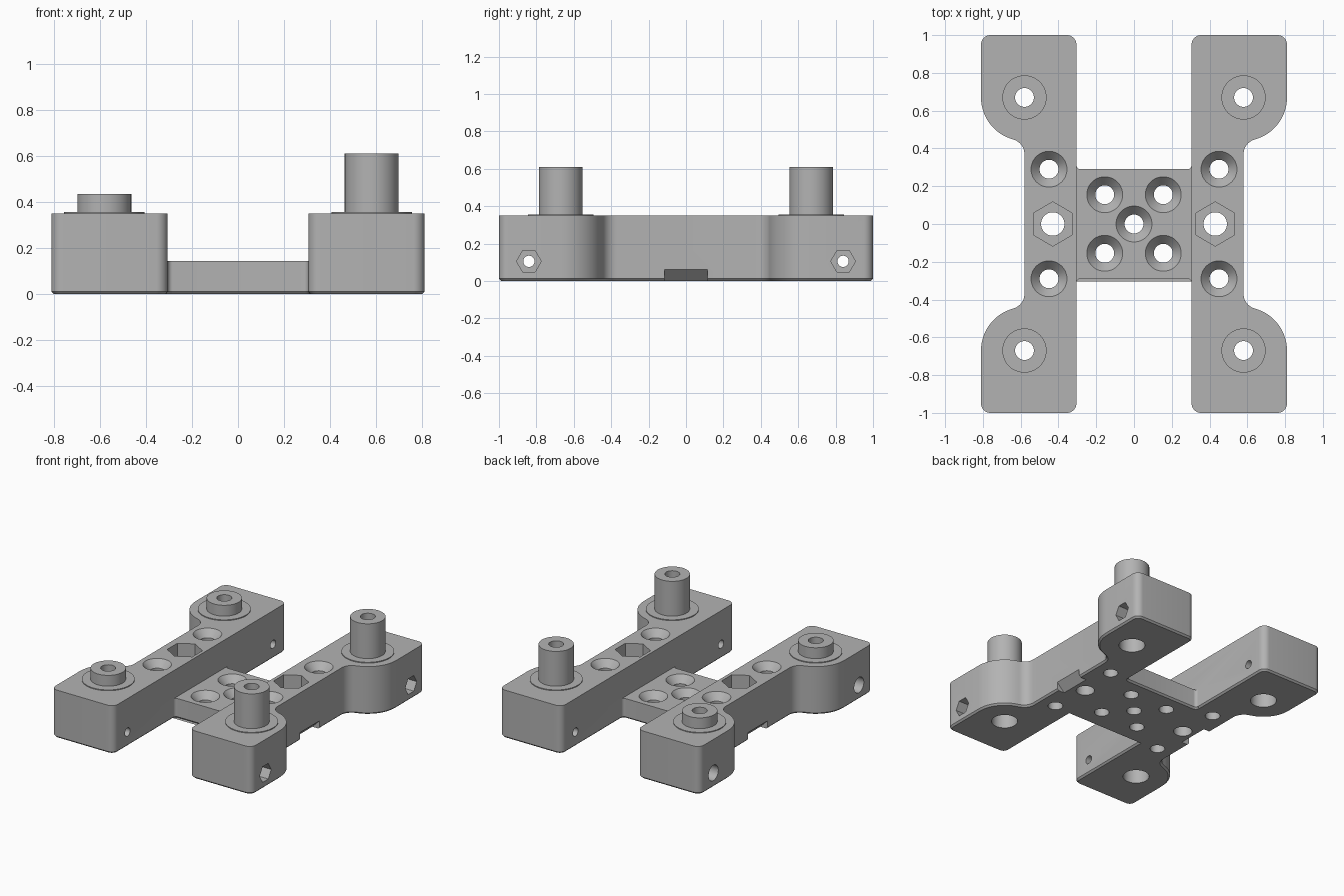
import bpy, bmesh, math
from mathutils import Matrix, Vector

if "Cube" in bpy.data.objects:
    bpy.data.objects.remove(bpy.data.objects["Cube"])

SEG = 48
CH = 0.012  # bottom edge chamfer

grey = bpy.data.materials.new("plain_grey")
grey.diffuse_color = (0.45, 0.45, 0.45, 1)
grey.use_nodes = True
grey.node_tree.nodes["Principled BSDF"].inputs["Base Color"].default_value = grey.diffuse_color


def finish(bm, name):
    bmesh.ops.recalc_face_normals(bm, faces=bm.faces[:])
    me = bpy.data.meshes.new(name)
    bm.to_mesh(me)
    bm.free()
    ob = bpy.data.objects.new(name, me)
    bpy.context.collection.objects.link(ob)
    return ob


def prism(name, pts, vec, chamfer=0):
    """Extrude a polygon; optionally chamfer the edge of its starting face."""
    bm = bmesh.new()
    base = bm.faces.new([bm.verts.new(p) for p in pts])
    top = bmesh.ops.extrude_face_region(bm, geom=[base], use_keep_orig=True)
    verts = [g for g in top["geom"] if isinstance(g, bmesh.types.BMVert)]
    bmesh.ops.translate(bm, verts=verts, vec=vec)
    bmesh.ops.recalc_face_normals(bm, faces=bm.faces[:])
    if chamfer:
        bmesh.ops.inset_region(bm, faces=[base], thickness=chamfer)
        bmesh.ops.translate(bm, verts=base.verts[:], vec=(0, 0, -chamfer))
    return finish(bm, name)


def lathe(name, profile, at, axis="Z"):
    """Closed turned solid from (radius, height) pairs."""
    bm = bmesh.new()
    rings = [[bm.verts.new((r * math.cos(2 * math.pi * i / SEG),
                            r * math.sin(2 * math.pi * i / SEG), h))
              for i in range(SEG)] for r, h in profile]
    bm.faces.new(rings[0])
    bm.faces.new(rings[-1])
    for a, b in zip(rings, rings[1:]):
        for i in range(SEG):
            j = (i + 1) % SEG
            bm.faces.new((a[i], a[j], b[j], b[i]))
    if axis == "X":
        bm.transform(Matrix.Rotation(math.pi / 2, 4, "Y"))
    bm.transform(Matrix.Translation(at))
    return finish(bm, name)


def boolean(target, tool, op):
    mod = target.modifiers.new("bool", "BOOLEAN")
    mod.operation, mod.solver, mod.object = op, "EXACT", tool
    bpy.context.view_layer.objects.active = target
    bpy.ops.object.modifier_apply(modifier=mod.name)
    bpy.data.objects.remove(tool)


def arc(cx, cy, r, a0, a1, n):
    return [(cx + r * math.cos(math.radians(a0 + (a1 - a0) * i / n)),
             cy + r * math.sin(math.radians(a0 + (a1 - a0) * i / n)))
            for i in range(n + 1)]


# Rail outline: waist, blend, rounded foot, rounded end corners
half = (arc(0.66, 0.37, 0.08, 180, 104.95, 10) +
        arc(0.58, 0.67, 0.23, -75.05, 0, 14)[1:] +
        arc(0.76, 0.95, 0.05, 0, 90, 8) +
        arc(0.355, 0.95, 0.05, 90, 180, 8))
rail = half + [(x, -y) for x, y in reversed(half)]

body = prism("bracket_body", [(x, y, CH) for x, y in rail], (0, 0, 0.35 - CH), CH)
left = prism("left_rail", [(-x, y, CH) for x, y in rail], (0, 0, 0.35 - CH), CH)
boolean(body, left, "UNION")

# Low bridge with filleted inner corners
q = [(0.34, 0.312)] + arc(0.283, 0.312, 0.022, 0, -90, 6)
q = q + [(-x, y) for x, y in reversed(q)]
q = q + [(-x, -y) for x, y in q]
boolean(body, prism("bridge", [(x, y, CH) for x, y in q], (0, 0, 0.145 - CH), CH), "UNION")

# Pads and posts: short on the left, tall on the right
for sx, top in ((-1, 0.435), (1, 0.61)):
    for sy in (-1, 1):
        boolean(body, lathe("post", [(0.175, 0.30), (0.175, 0.356), (0.117, 0.356),
                                     (0.117, top)], (sx * 0.58, sy * 0.67, 0)), "UNION")

# Post bores with bolt head recess below
for sx in (-1, 1):
    for sy in (-1, 1):
        boolean(body, lathe("bore", [(0.088, -0.1), (0.088, 0.12), (0.05, 0.12),
                                     (0.05, 0.8)], (sx * 0.58, sy * 0.67, 0)), "DIFFERENCE")


# Countersunk screw holes
def countersink(x, y, z):
    boolean(body, lathe("countersink", [(0.05, -0.1), (0.05, z - 0.05), (0.095, z),
                                        (0.095, z + 0.1)], (x, y, 0)), "DIFFERENCE")


countersink(0, 0, 0.145)
for sx in (-1, 1):
    for sy in (-1, 1):
        countersink(sx * 0.155, sy * 0.155, 0.145)
        countersink(sx * 0.45, sy * 0.29, 0.35)

for s in (-1, 1):
    # Hexagonal nut pocket and its through hole
    hexa = [(s * 0.43 + x, y, 0.15) for x, y in arc(0, 0, 0.117, 30, 330, 5)]
    boolean(body, prism("nut_pocket", hexa, (0, 0, 0.4)), "DIFFERENCE")
    boolean(body, lathe("nut_hole", [(0.062, -0.1), (0.062, 0.3)], (s * 0.43, 0, 0)), "DIFFERENCE")
    # Sloped notch under the waist
    tri = [(s * 0.50, -0.115, -0.02), (s * 0.62, -0.115, 0.10), (s * 0.62, -0.115, -0.02)]
    boolean(body, prism("notch", tri, (0, 0.23, 0)), "DIFFERENCE")
    # Cross bolts: round head recess on the left, hex recess on the right
    y = s * 0.84
    boolean(body, lathe("cross_hole", [(0.03, -1), (0.03, 1)], (0, y, 0.105), "X"), "DIFFERENCE")
    boolean(body, lathe("head_recess", [(0.056, -1), (0.056, -0.70)], (0, y, 0.105), "X"), "DIFFERENCE")
    hexa = [(0.70, y + a, 0.105 + b) for a, b in arc(0, 0, 0.066, 0, 300, 5)]
    boolean(body, prism("hex_recess", hexa, (0.3, 0, 0)), "DIFFERENCE")

body.data.materials.clear()
body.data.materials.append(grey)
for p in body.data.polygons:
    p.material_index = 0
bpy.ops.object.select_all(action="DESELECT")
body.select_set(True)
bpy.context.view_layer.objects.active = body
bpy.ops.object.shade_smooth_by_angle(angle=math.radians(30))
